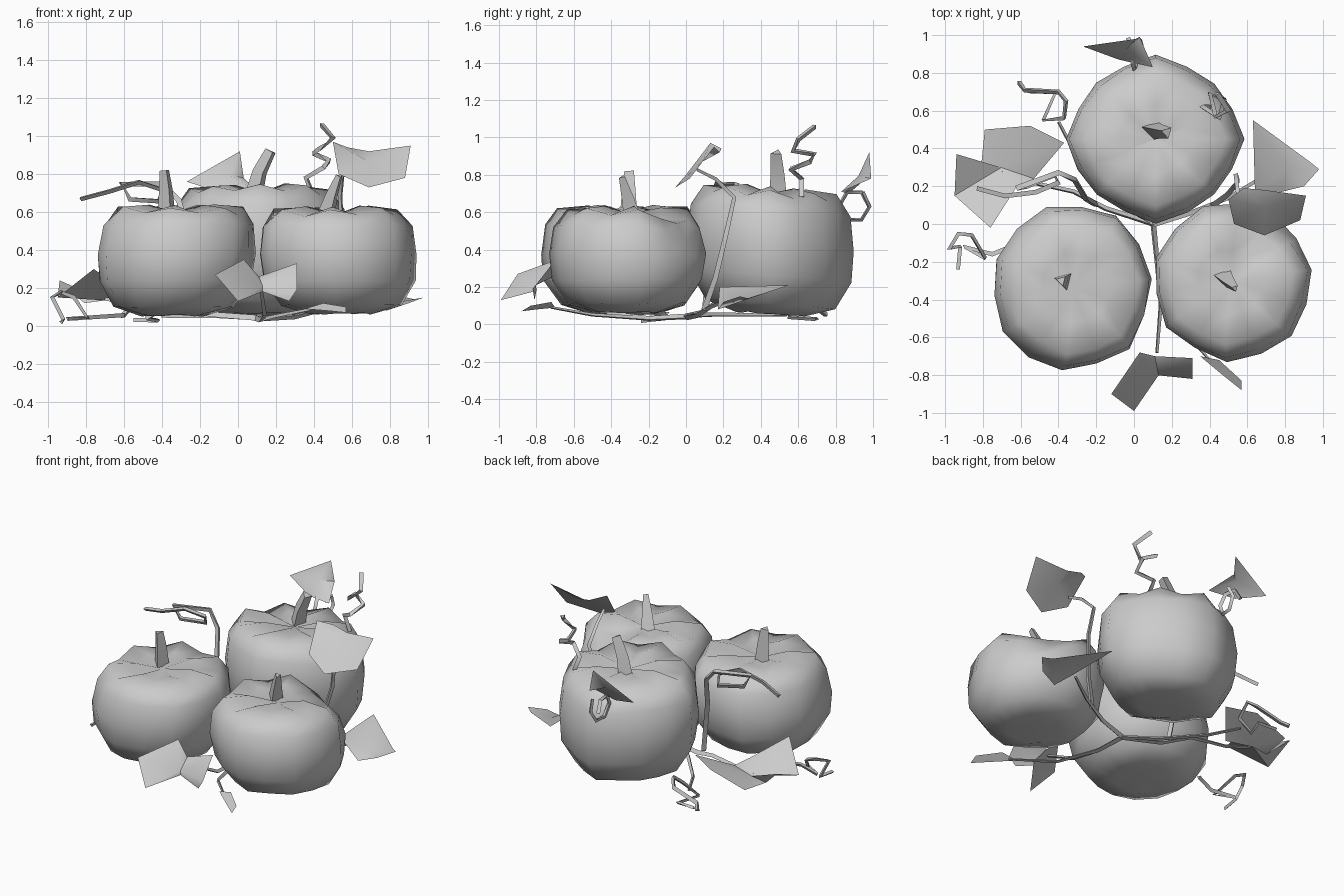
import bpy, bmesh, math, random
from mathutils import Vector

if "Cube" in bpy.data.objects:
    bpy.data.objects.remove(bpy.data.objects["Cube"])

random.seed(4)
grey = bpy.data.materials.new("plain_grey")
grey.diffuse_color = (0.6, 0.6, 0.6, 1)
grey.use_nodes = True
grey.node_tree.nodes["Principled BSDF"].inputs["Base Color"].default_value = grey.diffuse_color


def finish(bm, name, angle=60):
    bmesh.ops.recalc_face_normals(bm, faces=bm.faces)
    me = bpy.data.meshes.new(name)
    bm.to_mesh(me)
    bm.free()
    ob = bpy.data.objects.new(name, me)
    bpy.context.collection.objects.link(ob)
    me.materials.append(grey)
    bpy.ops.object.select_all(action='DESELECT')
    ob.select_set(True)
    bpy.context.view_layer.objects.active = ob
    bpy.ops.object.shade_smooth_by_angle(angle=math.radians(angle))
    return ob


def bridge(bm, a, b):
    n = len(a)
    for i in range(n):
        bm.faces.new((a[i], a[(i + 1) % n], b[(i + 1) % n], b[i]))


# Pumpkin: coarse lathe of a squat profile with shallow irregular ribs
PROFILE = [(0.40, 0.0), (0.76, 0.08), (0.96, 0.30), (1.0, 0.54),
           (0.95, 0.80), (0.79, 0.96), (0.42, 0.98)]


def pumpkin(name, x, y, rx, ry, z0, z1, sides, turn, shear=0.0, tilt=0.0,
            diamond=0.0, dent=None):
    bm = bmesh.new()
    rings = []
    h = z1 - z0
    for k, (r, t) in enumerate(PROFILE):
        ring = []
        for i in range(sides):
            a = 2 * math.pi * i / sides + turn
            valley = i % 2
            q = r * (1.02 - 0.04 * valley) * random.uniform(0.99, 1.02)
            q *= 1 - diamond * math.sin(2 * a) ** 2
            z = z0 + h * t + random.uniform(-.006, .006)
            if t > 0.9:
                z -= 0.035 * valley
            if dent and t > 0.7:      # collapsed rib near the shoulder
                f = max(0, math.cos(a - dent[0])) ** 12
                q *= 1 - 0.12 * f
                z -= dent[1] * f
            px, py = rx * q * math.cos(a), ry * q * math.sin(a)
            ring.append(bm.verts.new((x + px + shear * (t - 0.5), y + py, z + tilt * py)))
        if rings:
            bridge(bm, rings[-1], ring)
        rings.append(ring)
    for ring, z in ((rings[0], z0 + 0.04), (rings[-1], z1 - 0.05)):
        c = bm.verts.new((x, y, z))
        for i in range(sides):
            bm.faces.new((ring[i], ring[(i + 1) % sides], c))
    finish(bm, name)


pumpkin("pumpkin_left", -0.33, -0.335, 0.415, 0.435, 0.055, 0.65, 14, 0.1, 0.04, 0, -0.02)
pumpkin("pumpkin_right", 0.525, -0.305, 0.415, 0.415, 0.065, 0.64, 14, 0.15, -0.03, 0, 0.0,
        (1.05, 0.08))
pumpkin("pumpkin_back", 0.115, 0.45, 0.465, 0.44, 0.055, 0.75, 16, 0.0, 0, -0.08, 0.07)


# Tube along a path with tapering radius, used by stems, vines and tendrils
def tube(name, pts, r0, r1, sides=3):
    bm = bmesh.new()
    pts = [Vector(p) for p in pts]
    prev = None
    for k, p in enumerate(pts):
        d = (pts[min(k + 1, len(pts) - 1)] - pts[max(k - 1, 0)]).normalized()
        u = d.orthogonal().normalized()
        if prev:
            u = (last_u - d * last_u.dot(d)).normalized()
        w = d.cross(u)
        r = r0 + (r1 - r0) * k / (len(pts) - 1)
        ring = [bm.verts.new(p + r * (u * math.cos(a) + w * math.sin(a)))
                for a in (2 * math.pi * i / sides for i in range(sides))]
        if prev:
            bridge(bm, prev, ring)
        else:
            bm.faces.new(ring[::-1])
        prev, last_u = ring, u
    bm.faces.new(prev)
    finish(bm, name)


tube("stem_left", [(-.37, -.30, .59), (-.375, -.30, .72), (-.385, -.30, .82)], .055, .03)
tube("stem_right", [(.47, -.28, .58), (.50, -.31, .69), (.535, -.34, .79)], .055, .02)
tube("stem_back", [(.09, .50, .69), (.12, .495, .81), (.175, .485, .92)], .055, .035)


# Leaf: folded fan around a raised or sunken middle
def leaf(name, pts, lift=0.0):
    bm = bmesh.new()
    vs = [bm.verts.new(p) for p in pts]
    mid = sum((Vector(p) for p in pts), Vector()) / len(pts)
    c = bm.verts.new(mid + Vector((0, 0, lift)))
    for i in range(len(vs)):
        bm.faces.new((vs[i], vs[(i + 1) % len(vs)], c))
    finish(bm, name)


leaf("front_leaf", [(-.12, -.90, .27), (.03, -.68, .35), (.11, -.70, .26), (.31, -.71, .33),
                    (.31, -.82, .19), (.27, -.81, .13), (.13, -.80, .18), (.0, -.99, .13)], -.02)
leaf("small_front_leaf", [(.35, -.70, .09), (.45, -.72, .12), (.57, -.83, .10),
                          (.57, -.88, .07), (.47, -.80, .08)])
leaf("left_leaf", [(-.79, .50, .14), (-.55, .52, .22), (-.37, .43, .24), (-.53, .24, .14),
                   (-.62, .2, .2), (-.76, -.02, .30), (-.95, .15, .15), (-.94, .37, .24),
                   (-.81, .30, .12)], -.06)
leaf("right_leaf", [(.63, .55, .21), (.93, .33, .14), (.98, .29, .15), (.90, .2, .12),
                    (.78, .17, .08), (.64, .18, .2)], -.03)
leaf("upper_leaf", [(.50, .13, .97), (.58, .19, .94), (.69, .18, .92), (.91, .15, .95),
                    (.88, .02, .78), (.69, -.06, .73), (.53, 0, .80)])
leaf("back_leaf", [(-.27, .94, .76), (.01, .98, .92), (.03, .99, .78), (.10, .83, .71),
                   (-.08, .87, .70)], .02)

# Vines on the ground and climbing leaf stalks
tube("left_vine", [(.1, 0, .04), (-.15, .08, .06), (-.32, .17, .12), (-.55, .22, .12),
                   (-.7, .28, .14)], .018, .01)
tube("right_vine", [(.1, 0, .04), (.3, .06, .05), (.5, .14, .1), (.68, .25, .14)], .018, .01)
tube("front_vine", [(.1, 0, .04), (.12, -.2, .03), (.14, -.42, .06), (.12, -.68, .2)], .018, .01)
tube("small_front_vine", [(.12, -.2, .03), (.2, -.5, .05), (.4, -.72, .09)], .014, .008)
tube("upper_leaf_stalk", [(.42, .1, .08), (.50, .16, .25), (.55, .22, .5), (.54, .26, .68),
                          (.55, .16, .78), (.57, .06, .83)], .018, .01)
tube("back_vine", [(.1, 0, .04), (-.1, .12, .05), (-.3, .35, .05), (-.4, .54, .05)], .016, .01)

# Curling tendrils
tube("front_left_tendril", [(-.93, -.24, .02), (-.92, -.12, .03), (-.98, -.13, .15),
                            (-.93, -.05, .18), (-.86, -.06, .15), (-.79, -.18, .04),
                            (-.90, -.12, .04), (-.75, -.16, .05), (-.60, -.1, .06)], .012, .014)
tube("back_left_tendril", [(-.61, .75, .05), (-.58, .71, .08), (-.40, .70, .13), (-.36, .65, .17),
                           (-.37, .56, .1), (-.48, .55, .04), (-.42, .69, .03), (-.55, .7, .03)],
     .016, .012)
tube("upper_left_tendril", [(-.83, .19, .67), (-.68, .15, .71), (-.52, .17, .76), (-.40, .22, .72),
                            (-.42, .26, .66), (-.57, .20, .67), (-.62, .19, .75),
                            (-.4, .27, .75), (-.31, .23, .66), (-.25, .13, .45),
                            (-.2, .1, .1)], .014, .018)
tube("upper_right_tendril", [(.40, .62, .68), (.36, .62, .78), (.45, .56, .83), (.48, .66, .87),
                             (.40, .69, .91), (.43, .57, .93), (.50, .60, .99),
                             (.44, .69, 1.06)], .016, .016)
tube("back_tendril", [(-.03 + .01 * i, .9 + .08 * math.cos(math.pi * .33 * i),
                       .635 + .085 * math.sin(math.pi * .33 * i)) for i in range(8)], .014, .012)
